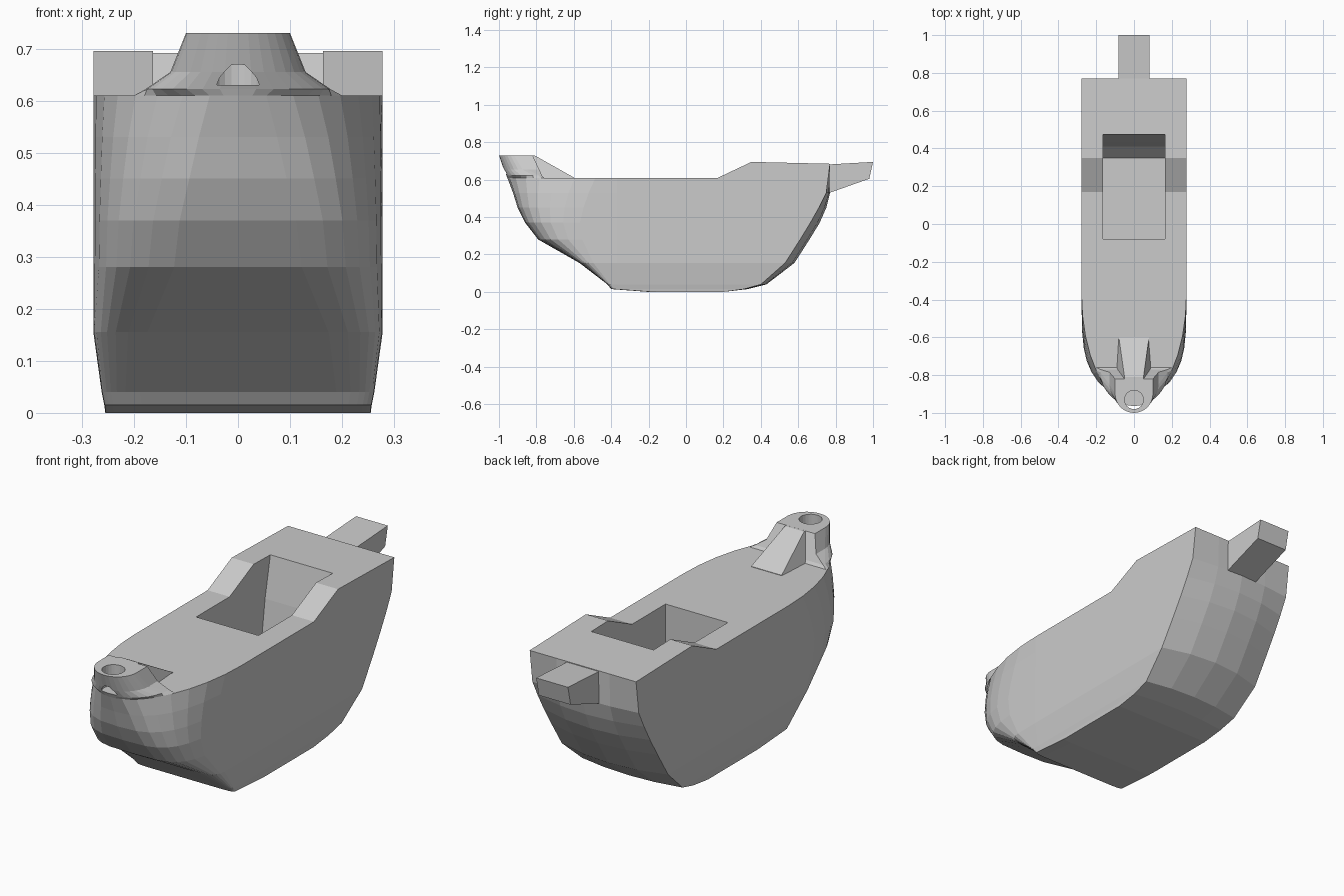
import bpy
import bmesh
from math import sin, cos, pi, radians

cube = bpy.data.objects.get("Cube")
if cube:
    bpy.data.objects.remove(cube, do_unlink=True)

grey = bpy.data.materials.new("plain_grey")
grey.use_nodes = True
COLOUR = (0.6, 0.6, 0.6, 1)
grey.diffuse_color = COLOUR
grey.node_tree.nodes["Principled BSDF"].inputs["Base Color"].default_value = COLOUR


def finish(name, bm):
    bmesh.ops.recalc_face_normals(bm, faces=bm.faces)
    mesh = bpy.data.meshes.new(name)
    bm.to_mesh(mesh)
    bm.free()
    mesh.materials.append(grey)
    obj = bpy.data.objects.new(name, mesh)
    bpy.context.collection.objects.link(obj)
    return obj


def loft(name, half_rings):
    """Skin half outlines (bow centre to stern centre), mirrored in x, capped by strips."""
    bm = bmesh.new()
    rings = []
    for half in half_rings:
        full = half + [(-x, y, z) for x, y, z in half[-2:0:-1]]
        rings.append([bm.verts.new(p) for p in full])
    n = len(rings[0])
    for low, high in zip(rings, rings[1:]):
        for i in range(n):
            j = (i + 1) % n
            bm.faces.new((low[i], low[j], high[j], high[i]))
    for ring in (rings[0], rings[-1]):
        for i in range(n // 2):
            corners = [ring[i], ring[i + 1], ring[n - i - 1], ring[-i]]
            bm.faces.new(list(dict.fromkeys(corners)))
    return finish(name, bm)


def prism(name, profile):
    """Closed side profile of (y, z, half width), spanning both sides of x = 0."""
    bm = bmesh.new()
    left = [bm.verts.new((w, y, z)) for y, z, w in profile]
    right = [bm.verts.new((-w, y, z)) for y, z, w in profile]
    bm.faces.new(left)
    bm.faces.new(right[::-1])
    for i in range(len(left)):
        bm.faces.new((left[i - 1], left[i], right[i], right[i - 1]))
    return finish(name, bm)


def cut(obj, cutter):
    mod = obj.modifiers.new("opening", "BOOLEAN")
    mod.operation = "DIFFERENCE"
    mod.solver = "EXACT"
    mod.object = cutter
    bpy.context.view_layer.objects.active = obj
    bpy.ops.object.modifier_apply(modifier=mod.name)
    bpy.data.objects.remove(cutter, do_unlink=True)


def bow_point(t, w, front, n):
    """Superellipse plan of the bow; t runs from the nose to the flat side."""
    side = max(-0.37, front + 0.05)
    x = w * max(0, sin(t)) ** (2 / n)
    y = side - (side - front) * max(0, cos(t)) ** (2 / n)
    return x, y


def deck_height(y):
    if y < 0.35:
        return 0.61 + 0.085 * max(0, (y - 0.17) / 0.18)
    return 0.695 - 0.01 * (y - 0.35) / 0.42


# Hull levels: height, half width, bow y, bow squareness, stern y, stern bulge
LEVELS = [
    (0.0, 0.255, -0.2, 10, 0.2, 0.0),
    (0.015, 0.257, -0.4, 10, 0.33, 0.02),
    (0.04, 0.262, -0.42, 10, 0.43, 0.03),
    (0.155, 0.278, -0.57, 7, 0.58, 0.05),
    (0.28, 0.278, -0.79, 4, 0.66, 0.05),
    (0.37, 0.278, -0.86, 3.6, 0.715, 0.05),
    (0.45, 0.278, -0.9, 3, 0.75, 0.04),
    (0.53, 0.278, -0.925, 2.5, 0.77, 0.02),
    (0.61, 0.278, -0.955, 2, 0.77, 0.0),
]
STEPS = 8
rings = []
for z, w, front, n, back, bulge in LEVELS:
    half = [bow_point(pi / 2 * i / STEPS, w, front, n) for i in range(STEPS + 1)]
    half[0] = (0, front)
    corner = back - bulge
    half += [(w, min(0.17, corner - 0.04)), (w, min(0.35, corner - 0.02)), (w, corner),
             (w * 0.5, back - bulge * 0.25), (0, back)]
    top = z == LEVELS[-1][0]
    rings.append([(x, y, deck_height(y) if top else z) for x, y in half])
hull = loft("hull", rings)

# Open cockpit with a curved back wall
cockpit = [(-0.08, 0.8), (-0.08, 0.25), (0.35, 0.25), (0.41, 0.32),
           (0.435, 0.5), (0.475, 0.695), (0.475, 0.8)]
cut(hull, prism("cockpit_cutter", [(y, z, 0.163) for y, z in cockpit]))

# Bow post flaring into the hull: height, half width, front y, arc centre y, back y
POST = [
    (0.622, 0.178, -0.96, -0.785, -0.77),
    (0.655, 0.13, -0.975, -0.85, -0.785),
    (0.73, 0.1, -1.0, -0.9, -0.82),
]
base = [bow_point(radians(46) * i / STEPS, 0.278, -0.955, 2) for i in range(STEPS + 1)]
base += [(base[-1][0], -0.76), (0, -0.76)]
rings = [[(x, y, 0.61) for x, y in base]]
for z, w, front, centre, back in POST:
    arc = [pi / 2 * i / STEPS for i in range(STEPS + 1)]
    half = [(w * sin(t), centre - (centre - front) * cos(t), z) for t in arc]
    rings.append(half + [(w, back, z), (0, back, z)])
post = loft("bow_post", rings)

# Round socket in the post
bpy.ops.mesh.primitive_cylinder_add(vertices=24, radius=0.05, depth=0.2,
                                    location=(0, -0.93, 0.73))
cut(post, bpy.context.object)

# Ramp bracing the post
prism("post_ramp", [(-0.6, 0.612, 0.08), (-0.81, 0.73, 0.05), (-0.86, 0.729, 0.05),
                    (-0.86, 0.6, 0.1), (-0.6, 0.6, 0.08)])

# Tail beam at the stern
prism("tail_beam", [(0.74, 0.68, 0.083), (1.0, 0.695, 0.083),
                    (0.98, 0.605, 0.083), (0.74, 0.52, 0.083)])
